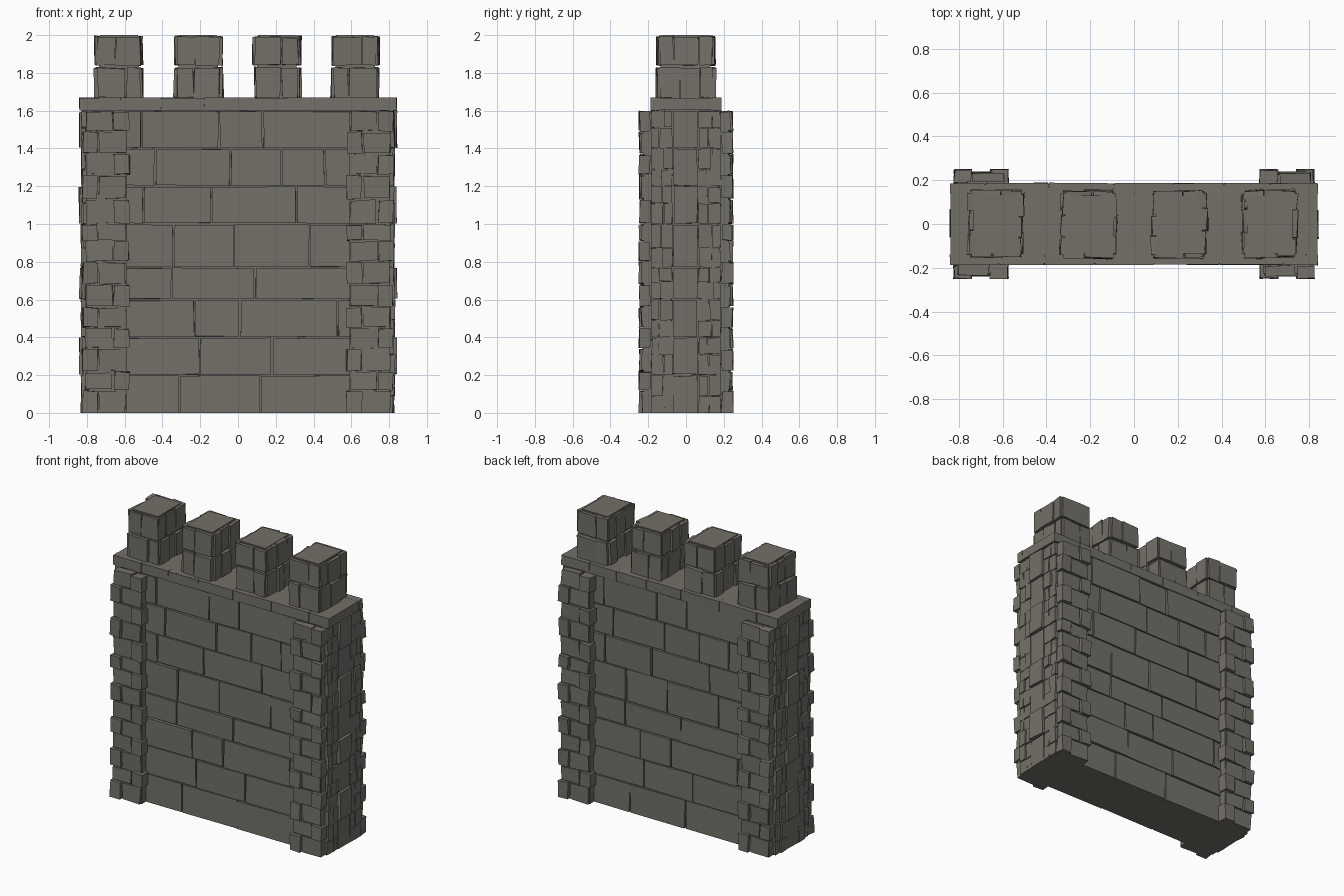
import bpy, bmesh, random
from mathutils import Vector

if "Cube" in bpy.data.objects:
    bpy.data.objects.remove(bpy.data.objects["Cube"])

rng = random.Random(7)
stone = bpy.data.materials.new("grey_stone")
stone.diffuse_color = (0.172, 0.163, 0.138, 1)
stone.use_nodes = True
stone.node_tree.nodes["Principled BSDF"].inputs["Base Color"].default_value = stone.diffuse_color
GAP = 0.004


def brick(bm, lo, hi, jit=0.006, flip=1):
    """Box between two corners with slightly uneven corners; flip=-1 turns it half round z."""
    vs = []
    for x in (lo[0], hi[0]):
        for y in (lo[1], hi[1]):
            for z in (lo[2], hi[2]):
                p = Vector((x, y, z)) + Vector([rng.uniform(-jit, jit) for _ in range(3)])
                p.z = 0 if z <= 0.001 else min(max(p.z, 0), 2)
                vs.append(bm.verts.new((p.x * flip, p.y * flip, p.z)))
    for f in ((0, 1, 3, 2), (4, 6, 7, 5), (0, 4, 5, 1), (2, 3, 7, 6), (0, 2, 6, 4), (1, 5, 7, 3)):
        bm.faces.new([vs[i] for i in f])


def finish(bm, name):
    bmesh.ops.recalc_face_normals(bm, faces=bm.faces)
    me = bpy.data.meshes.new(name)
    bm.to_mesh(me)
    bm.free()
    me.materials.append(stone)
    bpy.context.collection.objects.link(bpy.data.objects.new(name, me))


# Solid core behind all the stonework
bm = bmesh.new()
brick(bm, (-0.815, -0.166, 0), (0.815, 0.166, 1.61), 0)
finish(bm, "wall_core")

# Large wall courses, same layout on both faces
levels = [0, 0.2, 0.4, 0.6, 0.77, 1.0, 1.2, 1.4, 1.6]
joints = [(-0.31, 0.12), (-0.2, 0.18), (-0.23, 0.01, 0.53), (-0.35, 0.09), (-0.34, -0.02, 0.38),
          (-0.5, -0.14, 0.31), (-0.44, -0.04, 0.23, 0.46), (-0.51, -0.1, 0.13)]
bm = bmesh.new()
for flip in (1, -1):
    for z0, z1, js in zip(levels, levels[1:], joints):
        xs = (-0.6,) + js + (0.6,)
        for a, b in zip(xs, xs[1:]):
            face = -0.18 - rng.uniform(-0.003, 0.004)
            brick(bm, (a + GAP, face, z0 + GAP * (z0 > 0)), (b - GAP, -0.14, z1 - GAP), 0.003, flip)
finish(bm, "wall_blocks")

# Corner pillars: small courses with alternating bond
quoin = [0, 0.12, 0.22, 0.34, 0.45, 0.56, 0.68, 0.8, 0.91, 1.0, 1.13, 1.26, 1.37, 1.49, 1.6]
bm = bmesh.new()
for flip in (1, -1):
    for side in (-1, 1):
        brick(bm, (min(side * 0.59, side * 0.805), -0.225, 0),
              (max(side * 0.59, side * 0.805), -0.15, 1.585), 0, flip)
        for i, (z0, z1) in enumerate(zip(quoin, quoin[1:])):
            odd = (i + (side > 0)) % 2
            xs = [0.572, 0.66, 0.81] if odd else [0.59, 0.74, 0.825]
            if side < 0:
                xs = [-x for x in reversed(xs)]
            for k in range(2):
                out = -0.247 + 0.012 * ((i + k) % 2)
                brick(bm, (xs[k] + GAP, out, z0 + GAP * (z0 > 0)),
                      (xs[k + 1] - GAP, -0.19 + 0.012 * odd, z1 - GAP), 0.005, flip)
finish(bm, "corner_pillars")

# End faces: tall middle blocks between smaller flanking stones
bm = bmesh.new()
for flip in (1, -1):
    for i, (z0, z1) in enumerate(zip(levels, levels[1:])):
        odd = i % 2
        mid = (-0.07, 0.065)
        brick(bm, (0.78, mid[0] + GAP, z0 + GAP * (z0 > 0)),
              (0.828 + 0.012 * odd, mid[1] - GAP, z1 - GAP), 0.004, flip)
        zm = z0 + (z1 - z0) * (0.55 if odd else 0.45)
        for a, b in ((z0, zm), (zm, z1)):
            for s in (-1, 1):
                y0, y1 = (mid[1], 0.185) if s > 0 else (-0.185, mid[0])
                ym = y0 + (y1 - y0) * rng.uniform(0.35, 0.65)
                for c, d in ((y0, ym), (ym, y1)):
                    brick(bm, (0.78, c + GAP / 2, a + GAP / 2 * (a > 0)),
                          (rng.uniform(0.82, 0.832), d - GAP / 2, b - GAP / 2), 0.003, flip)
finish(bm, "end_blocks")

# Coping slab with facing stones along its edges
bm = bmesh.new()
brick(bm, (-0.838, -0.18, 1.603), (0.838, 0.18, 1.668), 0)
xs = [-0.842, -0.62, -0.41, -0.18, 0.09, 0.39, 0.68, 0.842]
for flip in (1, -1):
    for i, (a, b) in enumerate(zip(xs, xs[1:])):
        brick(bm, (a + GAP / 2, -0.187, 1.6), (b - GAP / 2, -0.14, 1.669), 0.002, flip)
finish(bm, "coping")

# Four battlements, each two courses of stones round a core
for n, cx in enumerate((-0.63, -0.21, 0.205, 0.62)):
    bm = bmesh.new()
    brick(bm, (cx - 0.105, -0.135, 1.66), (cx + 0.105, 0.13, 1.995), 0)
    for k, (z0, z1) in enumerate(((1.668, 1.83), (1.842, 1.995))):
        for s in (-1, 1):
            # stones on the long faces
            m = cx + rng.choice((-0.025, 0.03)) + rng.uniform(-0.01, 0.01)
            for a, b in ((cx - 0.115, m), (m, cx + 0.115)):
                out = rng.uniform(0.148, 0.158)
                y0, y1 = sorted((s * 0.1, s * out))
                brick(bm, (a + GAP / 2, y0, z0), (b - GAP / 2, y1, z1 - rng.uniform(0, 0.008)), 0.005)
            # stones on the short faces
            ys = [-0.14, rng.uniform(-0.07, -0.03), rng.uniform(0.03, 0.08), 0.14]
            for a, b in zip(ys, ys[1:]):
                out = rng.uniform(0.115, 0.132)
                x0, x1 = sorted((cx + s * 0.08, cx + s * out))
                brick(bm, (x0, a + GAP / 2, z0), (x1, b - GAP / 2, z1 - rng.uniform(0, 0.008)), 0.005)
    # flat top stone
    brick(bm, (cx - 0.1, -0.13, 1.97), (cx + 0.1, 0.125, 2.0), 0)
    finish(bm, f"battlement_{n + 1}")
